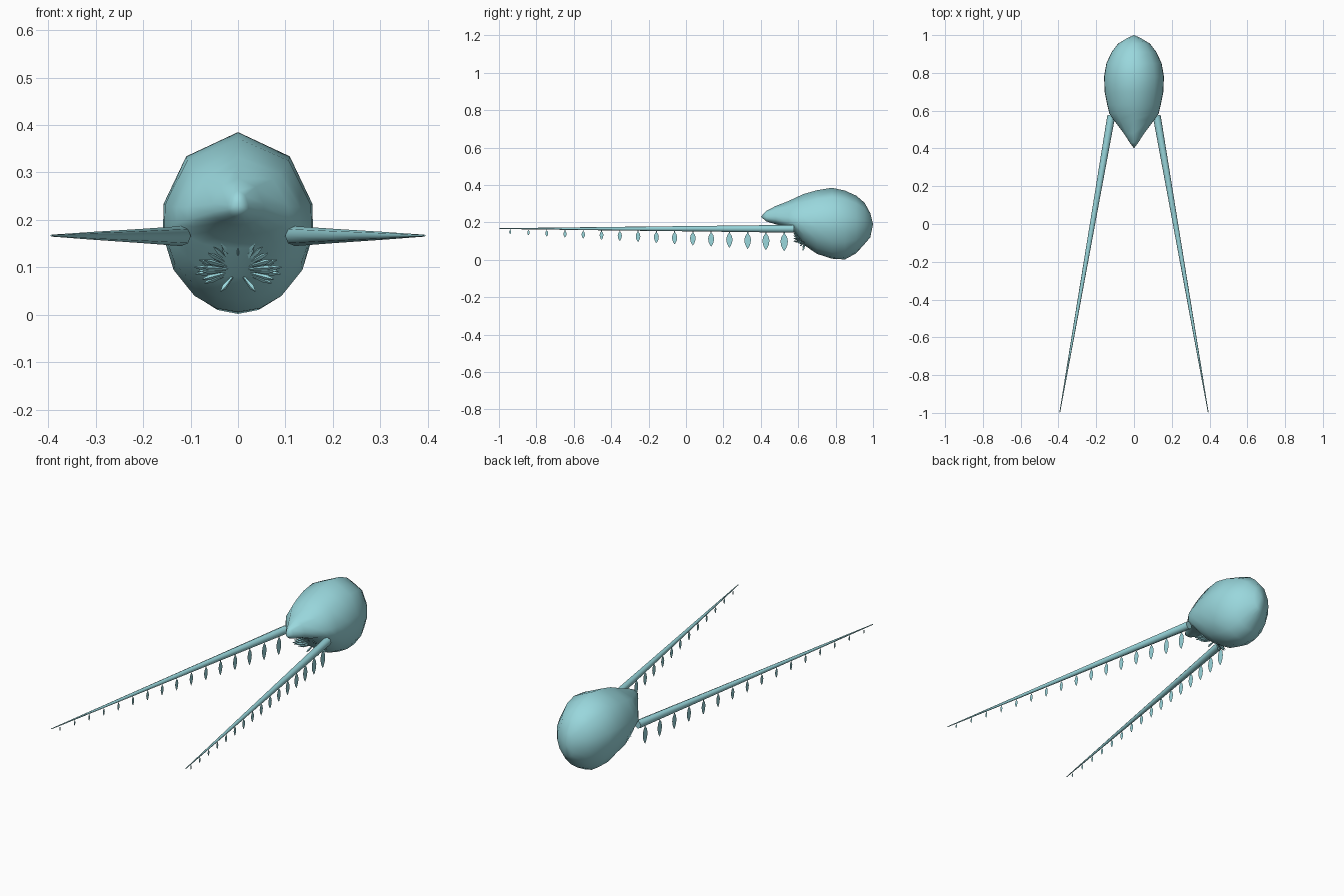
import bpy, bmesh, math
from mathutils import Vector

if "Cube" in bpy.data.objects:
    bpy.data.objects.remove(bpy.data.objects["Cube"])

teal = bpy.data.materials.new("pale_teal")
teal.diffuse_color = (0.32, 0.68, 0.72, 1)
teal.use_nodes = True
teal.node_tree.nodes["Principled BSDF"].inputs["Base Color"].default_value = teal.diffuse_color


def finish(bm, name, smooth=None):
    bmesh.ops.recalc_face_normals(bm, faces=bm.faces)
    me = bpy.data.meshes.new(name)
    bm.to_mesh(me)
    bm.free()
    me.materials.append(teal)
    ob = bpy.data.objects.new(name, me)
    bpy.context.collection.objects.link(ob)
    if smooth:
        bpy.ops.object.select_all(action='DESELECT')
        ob.select_set(True)
        bpy.context.view_layer.objects.active = ob
        bpy.ops.object.shade_smooth_by_angle(angle=math.radians(smooth))
    return ob


def loft(bm, rings, start=None, end=None):
    """Bridge closed rings of points, closing the ends to a tip or a cap."""
    vr = [[bm.verts.new(p) for p in r] for r in rings]
    n = len(vr[0])
    for a, b in zip(vr, vr[1:]):
        for i in range(n):
            bm.faces.new((a[i], a[(i + 1) % n], b[(i + 1) % n], b[i]))
    for ring, tip in ((vr[0], start), (vr[-1], end)):
        if tip is None:
            bm.faces.new(ring)
        else:
            t = bm.verts.new(tip)
            for i in range(n):
                bm.faces.new((ring[i], ring[(i + 1) % n], t))


def tube(bm, a, b, stations, sides):
    """Round rod from a to b, stations are (fraction, radius)."""
    a, b = Vector(a), Vector(b)
    q = (b - a).to_track_quat('Z', 'Y')
    loft(bm, [[a.lerp(b, f) + q @ Vector((r * math.cos(math.tau * i / sides),
                                          r * math.sin(math.tau * i / sides), 0))
               for i in range(sides)] for f, r in stations])


# Bulbous body with a pointed hood: y, half width, top, widest height, bottom
sections = [
    (.43, .022, .262, .225, .205), (.48, .055, .288, .22, .19),
    (.55, .108, .315, .205, .168), (.585, .132, .332, .2, .14),
    (.63, .143, .352, .195, .08), (.70, .157, .372, .195, .032),
    (.78, .160, .385, .195, .006), (.85, .148, .37, .195, .002),
    (.91, .120, .343, .19, .035), (.955, .085, .305, .19, .085),
    (.985, .035, .25, .185, .12)]
half = [0, 43, 78, 98, 122, 145, 163, 180]
angles = [math.radians(a) for a in half + [360 - a for a in half[-2:0:-1]]]
rings = []
for y, w, top, mid, low in sections:
    rings.append([(w * math.sin(a), y, mid + math.cos(a) * ((top - mid) if math.cos(a) > 0 else (mid - low)))
                  for a in angles])
bm = bmesh.new()
loft(bm, rings, (0, .40, .23), (0, 1.0, .19))
finish(bm, "body", 60)

# Mouth frill: three layered fans of slim petals
bm = bmesh.new()
for count, y_tip, width, up, down, spread in ((15, .575, .075, .065, .025, 100),
                                              (13, .585, .092, .045, .035, 125),
                                              (11, .60, .085, .03, .05, 155)):
    for i in range(count):
        a = math.radians(spread * (2 * i / (count - 1) - 1))
        c = math.cos(a)
        tip = (width * math.sin(a), y_tip + (.025 if c < 0 else 0), .095 + c * (up if c > 0 else down))
        tube(bm, (0, .64, .095), tip, [(0, .001), (.5, .0035), (.8, .0055), (1, .0012)], 4)
finish(bm, "mouth_frill", 30)

# Two long tapering tentacles, each with a row of flat hanging leaves
for side, label in ((-1, "left"), (1, "right")):
    base, tip = Vector((side * .12, .575, .166)), Vector((side * .393, -.998, .167))
    bm = bmesh.new()
    tube(bm, base, tip, [(0, .021), (.33, .0145), (.67, .0085), (1, .002)], 8)
    finish(bm, label + "_tentacle", 50)

    bm = bmesh.new()
    for k in range(16):
        t = k / 15
        y = .525 - 1.465 * t
        p = base.lerp(tip, (base.y - y) / (base.y - tip.y))
        length, w = .118 - .09 * t, .02 - .0145 * t
        # leaf outline: fraction down, fraction of half width
        outline = [(0, .12), (.22, .2), (.36, .75), (.55, 1), (.75, .8), (.9, .4), (1, 0)]
        pts = [(s * w, -f * length) for f, s in outline]
        pts += [(-u, v) for u, v in reversed(pts[:-1])]
        bm.faces.new([bm.verts.new((p.x, y + u, p.z - .002 + v)) for u, v in pts])
    finish(bm, label + "_leaves")
